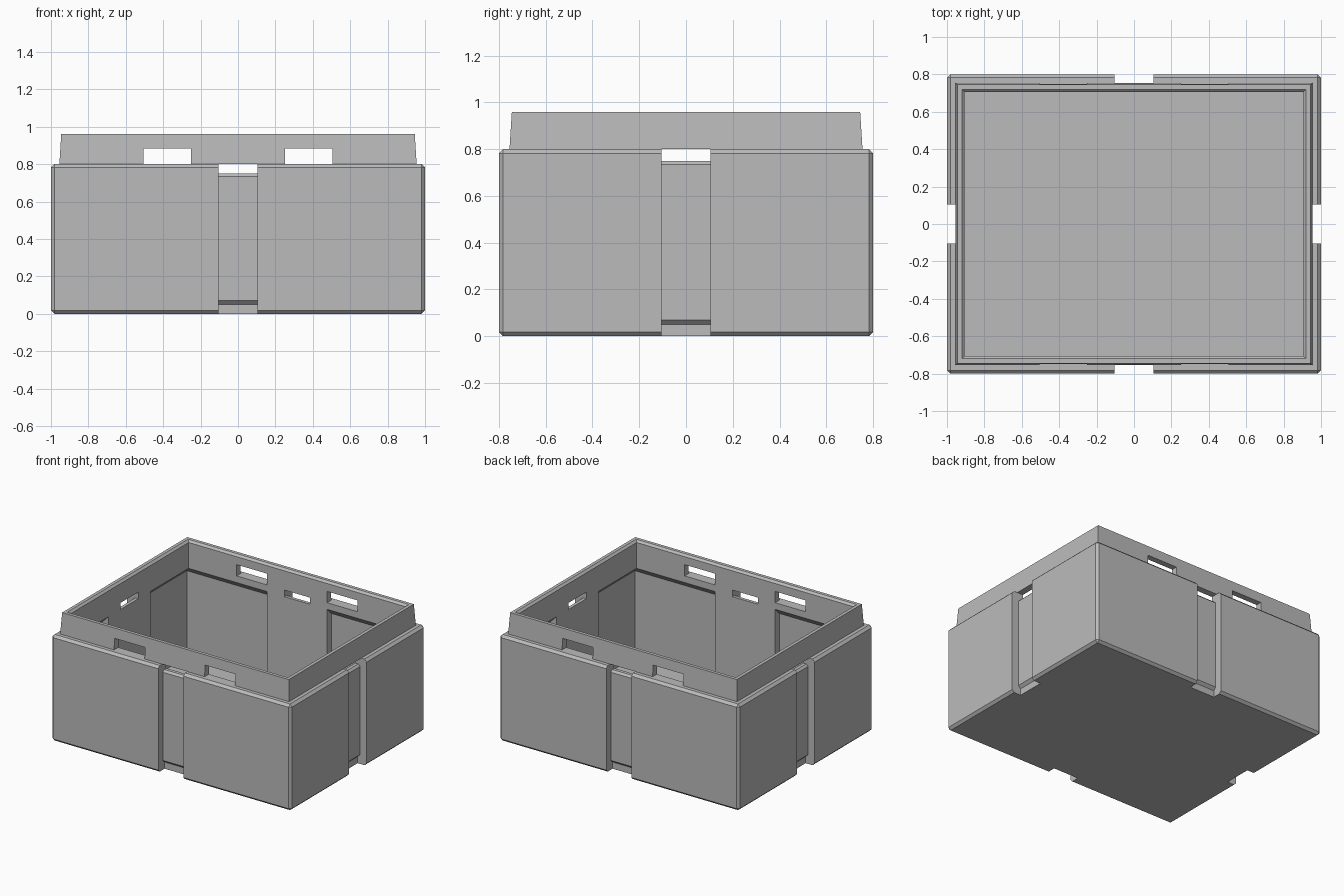
import bpy, bmesh
from mathutils import Matrix

cube = bpy.data.objects.get("Cube")
if cube:
    bpy.data.objects.remove(cube, do_unlink=True)

grey = bpy.data.materials.new("plastic_grey")
grey.use_nodes = True
COLOUR = (0.5, 0.5, 0.5, 1)
grey.diffuse_color = COLOUR
grey.node_tree.nodes["Principled BSDF"].inputs["Base Color"].default_value = COLOUR


def finish(name, bm):
    bmesh.ops.recalc_face_normals(bm, faces=bm.faces)
    mesh = bpy.data.meshes.new(name)
    bm.to_mesh(mesh)
    bm.free()
    mesh.materials.append(grey)
    obj = bpy.data.objects.new(name, mesh)
    bpy.context.collection.objects.link(obj)
    return obj


def loft(name, sections, closed=False):
    """Stack of polygons joined by quads; closed joins last to first."""
    bm = bmesh.new()
    rings = [[bm.verts.new(p) for p in s] for s in sections]
    n = len(rings[0])
    pairs = list(zip(rings, rings[1:]))
    if closed:
        pairs.append((rings[-1], rings[0]))
    else:
        bm.faces.new(rings[0])
        bm.faces.new(rings[-1])
    for a, b in pairs:
        for i in range(n):
            j = (i + 1) % n
            bm.faces.new((a[i], a[j], b[j], b[i]))
    return finish(name, bm)


def rect(x0, x1, y0, y1, z):
    return [(x0, y0, z), (x1, y0, z), (x1, y1, z), (x0, y1, z)]


def box(name, x0, x1, y0, y1, z0, z1):
    return loft(name, [rect(x0, x1, y0, y1, z0), rect(x0, x1, y0, y1, z1)])


def cut(target, cutter):
    cutter.hide_render = True
    mod = target.modifiers.new("cut", 'BOOLEAN')
    mod.operation = 'DIFFERENCE'
    mod.solver = 'EXACT'
    mod.object = cutter
    bpy.context.view_layer.objects.active = target
    bpy.ops.object.modifier_apply(modifier=mod.name)
    bpy.data.objects.remove(cutter, do_unlink=True)


# Outer block with chamfered edges
body = box("crate_body", -1, 1, -0.8, 0.8, 0, 0.8)
bm = bmesh.new()
bm.from_mesh(body.data)
bmesh.ops.bevel(bm, geom=bm.edges[:], offset=0.018, segments=1, affect='EDGES')
bm.to_mesh(body.data)
bm.free()

# Main cavity
cut(body, box("cavity_cutter", -0.905, 0.905, -0.705, 0.705, 0.05, 0.9))

# Thinner wall pockets in the four inner corners
for sx in (-1, 1):
    for sy in (-1, 1):
        def corner(x, y, z):
            return rect(0.25 * sx, x * sx, 0.25 * sy, y * sy, z)
        cut(body, loft("pocket_cutter", [corner(0.955, 0.755, 0.05),
                                         corner(0.955, 0.755, 0.70),
                                         corner(0.90, 0.70, 0.755)]))

# Strap groove and hand slot in the middle of each wall: (depth, height)
GROOVE = [(0.9, -0.1), (0.725, -0.1), (0.725, 0.05), (0.745, 0.07),
          (0.745, 0.735), (0.73, 0.75), (0.6, 0.75), (0.6, 0.9), (0.9, 0.9)]
for along_x in (False, True):
    extra = 0.2 if along_x else 0
    for side in (-1, 1):
        sections = []
        for w in (-0.105, 0.105):
            ring = [(w, side * (d + extra), z) for d, z in GROOVE]
            if along_x:
                ring = [(y, x, z) for x, y, z in ring]
            sections.append(ring)
        cut(body, loft("groove_cutter", sections))

# Tapered stacking collar with a chamfered inner lip
COLLAR = [(0.955, 0.8), (0.945, 0.96), (0.92, 0.96), (0.905, 0.945), (0.905, 0.8)]
collar = loft("stacking_collar",
              [rect(-x, x, 0.2 - x, x - 0.2, z) for x, z in COLLAR], closed=True)

# Drain slots through the front and back of the collar
for s in (-1, 1):
    cut(collar, box("slot_cutter", 0.25 * s, 0.505 * s, -0.9, 0.9, 0.75, 0.885))
